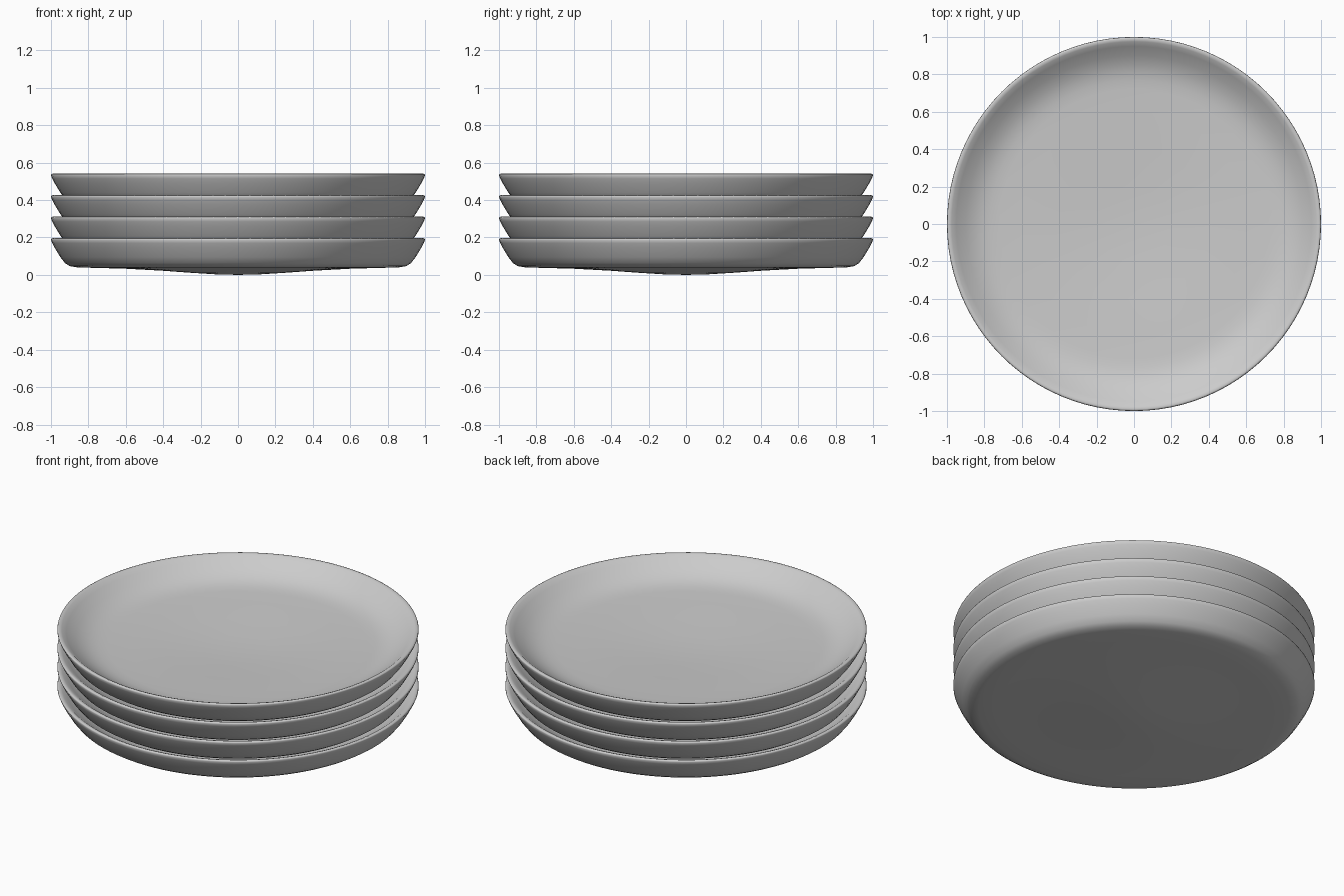
import bpy, bmesh, math
from mathutils import Matrix, Vector

cube = bpy.data.objects.get("Cube")
if cube:
    bpy.data.objects.remove(cube)

STEP = 0.115      # height between stacked plates
SEGMENTS = 96

ceramic = bpy.data.materials.new("light grey ceramic")
ceramic.use_nodes = True
ceramic.diffuse_color = (0.6, 0.6, 0.6, 1)
ceramic.node_tree.nodes["Principled BSDF"].inputs["Base Color"].default_value = (0.6, 0.6, 0.6, 1)

# Closed half section (radius, height): underside, outer wall, rim, inner wall, floor
PROFILE = [(0, 0), (0.12, 0.003), (0.25, 0.011), (0.4, 0.022), (0.6, 0.033),
           (0.75, 0.037), (0.86, 0.04), (0.9, 0.047), (0.925, 0.063), (0.95, 0.095),
           (0.98, 0.145), (0.993, 0.17), (1, 0.187), (0.998, 0.193), (0.99, 0.196),
           (0.975, 0.191), (0.95, 0.172), (0.9, 0.136), (0.85, 0.11), (0.81, 0.097),
           (0.77, 0.089), (0.72, 0.085), (0.6, 0.08), (0.4, 0.07), (0.2, 0.059), (0, 0.054)]


def plate_mesh():
    """Spin the section around the vertical axis."""
    bm = bmesh.new()
    verts = [bm.verts.new((r, 0, z)) for r, z in PROFILE]
    edges = [bm.edges.new(pair) for pair in zip(verts, verts[1:])]
    bmesh.ops.spin(bm, geom=verts + edges, cent=(0, 0, 0), axis=(0, 0, 1),
                   angle=math.tau, steps=SEGMENTS, use_duplicate=False)
    bmesh.ops.remove_doubles(bm, verts=bm.verts, dist=1e-4)
    bmesh.ops.recalc_face_normals(bm, faces=bm.faces)
    mesh = bpy.data.meshes.new("plate")
    bm.to_mesh(mesh)
    bm.free()
    mesh.shade_smooth()
    mesh.materials.append(ceramic)
    return mesh


# Four identical plates, nested
mesh = plate_mesh()
for i, name in enumerate(["bottom_plate", "lower_middle_plate", "upper_middle_plate", "top_plate"]):
    plate = bpy.data.objects.new(name, mesh)
    plate.location.z = i * STEP
    bpy.context.collection.objects.link(plate)
